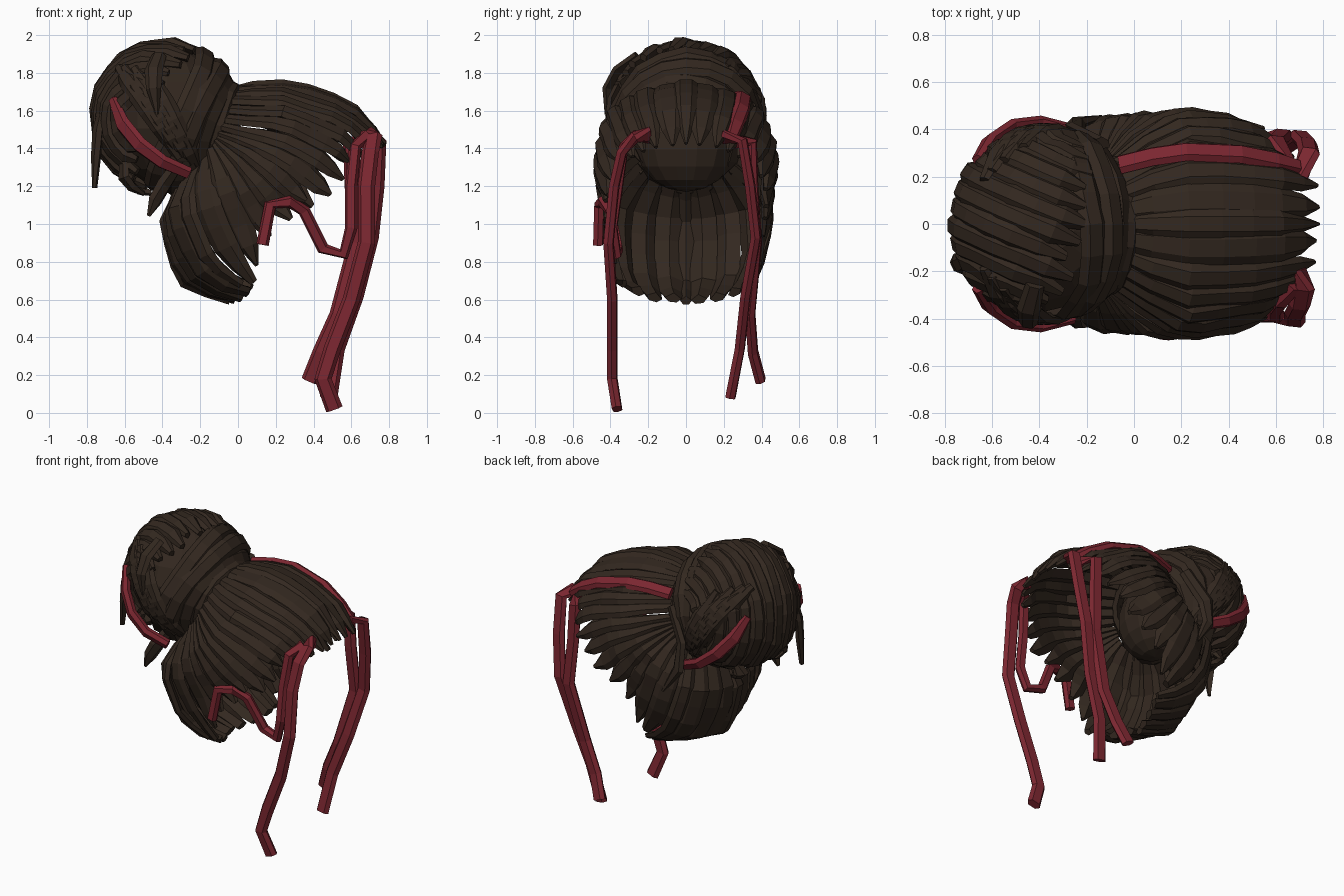
import bpy, bmesh, math, random
from mathutils import Vector as V

if "Cube" in bpy.data.objects:
    bpy.data.objects.remove(bpy.data.objects["Cube"])
random.seed(4)

LOCK = [(-1, -.45), (-.5, 0), (.5, 0), (1, -.45), (0, -1)]
BAND = [(-1, 0), (-.6, .5), (.6, .5), (1, 0), (.6, -.5), (-.6, -.5)]


def material(name, rgb):
    m = bpy.data.materials.new(name)
    m.diffuse_color = (*rgb, 1)
    m.use_nodes = True
    m.node_tree.nodes["Principled BSDF"].inputs["Base Color"].default_value = m.diffuse_color
    return m


BROWN = material("hair_brown", (.033, .021, .014))
RED = material("ribbon_red", (.2, .02, .03))


def spline(pts, u):
    """Catmull-Rom point at index u of a point list."""
    n = len(pts)
    i = max(0, min(int(u), n - 2))
    t = u - i
    a, b, c, d = (pts[max(0, min(k, n - 1))] for k in (i - 1, i, i + 1, i + 2))
    return .5 * (2 * b + (c - a) * t + (2 * a - 5 * b + 4 * c - d) * t ** 2
                 + (3 * b - a - 3 * c + d) * t ** 3)


def strand(bm, pts, widths, thick, normal, profile=LOCK, closed=False):
    """Sweep a faceted cross-section along pts; normal(p) points outwards."""
    rings, n = [], len(pts)
    for i, p in enumerate(pts):
        if closed:
            tan = pts[(i + 1) % n] - pts[i - 1]
        else:
            tan = pts[min(i + 1, n - 1)] - pts[max(i - 1, 0)]
        tan.normalize()
        nor = normal(p)
        nor = (nor - tan * nor.dot(tan)).normalized()
        side = tan.cross(nor)
        w = widths[i]
        th = thick * min(1, .35 + w / .05)
        rings.append([bm.verts.new(p + side * a * w + nor * b * th) for a, b in profile])
    k = len(profile)
    for i in range(n if closed else n - 1):
        r, s = rings[i], rings[(i + 1) % n]
        for j in range(k):
            bm.faces.new((r[j], r[(j + 1) % k], s[(j + 1) % k], s[j]))
    if not closed:
        bm.faces.new(rings[0][::-1])
        bm.faces.new(rings[-1])


def finish(bm, name, mat):
    bmesh.ops.recalc_face_normals(bm, faces=bm.faces[:])
    me = bpy.data.meshes.new(name)
    bm.to_mesh(me)
    bm.free()
    me.materials.append(mat)
    ob = bpy.data.objects.new(name, me)
    bpy.context.collection.objects.link(ob)
    return ob


def core(name, loc, scale):
    bm = bmesh.new()
    bmesh.ops.create_uvsphere(bm, u_segments=14, v_segments=9, radius=1)
    for v in bm.verts:
        v.co = V(loc) + V(a * b for a, b in zip(v.co, scale))
    finish(bm, name, BROWN)


# Head hair: guide locks from the front fringe round to the nape (one half)
GUIDES = [[V(p) for p in g] for g in (
    ((-.05, 0, 1.73), (.2, 0, 1.77), (.45, 0, 1.73), (.66, 0, 1.61), (.78, 0, 1.43)),
    ((-.05, .15, 1.7), (.2, .25, 1.71), (.45, .25, 1.64), (.65, .22, 1.54), (.77, .18, 1.41)),
    ((-.08, .24, 1.6), (.2, .41, 1.59), (.4, .4, 1.53), (.56, .37, 1.45), (.65, .31, 1.34)),
    ((-.1, .29, 1.5), (.1, .45, 1.45), (.27, .475, 1.38), (.42, .45, 1.28), (.53, .42, 1.18)),
    ((-.12, .3, 1.45), (0, .45, 1.35), (.1, .47, 1.25), (.2, .45, 1.14), (.3, .43, 1.03)),
    ((-.15, .3, 1.4), (-.1, .44, 1.25), (-.05, .455, 1.1), (.02, .43, .93), (.1, .39, .75)),
    ((-.22, .22, 1.32), (-.32, .36, 1.13), (-.28, .39, .93), (-.16, .36, .72), (.06, .29, .63)),
    ((-.27, 0, 1.25), (-.41, 0, 1.05), (-.38, 0, .82), (-.28, 0, .65), (-.05, 0, .565)))]


def head_point(g, s):
    return spline([spline(q, s) for q in GUIDES], g)


head_c = V((0, 0, 1.2))
bm = bmesh.new()
gs = [i * .45 for i in range(13)] + [5.8, 6.1, 6.4, 6.7, 7]
for g in gs:
    dg = .45 if g < 5.5 else .3
    for sy in (1, -1):
        if sy < 0 and g in (0, 7):
            continue
        end = 4 - random.choice((0, .15, .35)) * (2 < g < 6)
        pts, ws = [], []
        for i in range(8):
            s = end * i / 7
            p = head_point(g, s)
            gap = (head_point(g - dg if g > 6.6 else g + dg, s) - p).length
            tip = (1, .8, .2) if g < 5.3 else (1, .9, .65)
            ws.append(min(gap * .6, .075) * tip[max(0, i - 5)])
            out = random.uniform(-.012, .006)
            p = p + (p - head_c).normalized() * out
            pts.append(V((p.x, p.y * sy, p.z)))
        strand(bm, pts, ws, .05, lambda p: p - head_c)
finish(bm, "head_hair", BROWN)
core("hair_tie_core", (-.17, 0, 1.44), (.2, .27, .27))

# Bun: rounded core, hoops round the tie, long locks combed over the back
C, R = V((-.375, 0, 1.57)), .415
core("bun_core", C, (.365, .375, .365))
N = V((.94, 0, -.34)).normalized()
Y = V((0, 1, 0))


def bun_normal(p):
    return p - C


def bun_point(axis, lat, ang, r=R):
    """Point on the bun: latitude about axis, ang measured round it."""
    e = axis.cross(Y if abs(axis.y) < .7 else N).normalized()
    f = axis.cross(e)
    return C + r * (axis * math.sin(lat) + math.cos(lat) * (e * math.cos(ang) + f * math.sin(ang)))


bm = bmesh.new()
for k, lat in enumerate((.2, .43, .66, .88)):
    r = R + (.008 if k % 2 else -.006)
    pts = [bun_point(N, lat + .06 * math.sin(2 * a + k), a, r + random.uniform(-.012, .006))
           for a in (i * math.tau / 18 for i in range(18))]
    strand(bm, pts, [.062] * 18, .06, bun_normal, closed=True)
finish(bm, "bun_hoops", BROWN)

bm = bmesh.new()
AX = V((.3, .95, .1)).normalized()
for k in range(13):
    lat = -1.2 + .2 * k
    start = random.uniform(-.1, .1)
    pts, ws = [], []
    for i in range(11):
        t = i / 10
        # sweep from the top edge, over the back, to the underside
        ang = math.pi / 2 - 1.6 + 3.2 * t + start
        p = bun_point(AX, lat + .1 * math.sin(3 * t), ang, R + random.uniform(-.012, .008))
        if (p - C).dot(N) > 0:
            p = bun_point(AX, lat + .1 * math.sin(3 * t), ang, R - .01)
        pts.append(p if (bun_point(AX, 0, math.pi / 2) - C).dot(N) < 0 else C - (p - C))
        ws.append(.052 * (.4 if i in (0, 10) else 1))
    strand(bm, pts, ws, .06, bun_normal)
finish(bm, "bun_back_locks", BROWN)

# wide locks crossing the sides of the bun diagonally
bm = bmesh.new()
for sy in (1, -1):
    for j in range(4):
        pts = []
        for t in (0, .2, .4, .6, .8, 1):
            d = V((-.75 + .2 * j + .85 * t - .1 * j * t, sy * (.55 + .5 * math.sin(math.pi * t)), .75 - .12 * j - 1.1 * t))
            pts.append(C + d.normalized() * (R + .012))
        strand(bm, pts, [.025, .055, .06, .06, .05, .025], .05, bun_normal)
finish(bm, "bun_side_locks", BROWN)

# Loose locks hanging off the bun
bm = bmesh.new()
LOOSE = (
    ((-.72, -.16, 1.66), (-.76, -.18, 1.5), (-.77, -.18, 1.36), (-.77, -.18, 1.19)),
    ((-.42, -.27, 1.91), (-.45, -.38, 1.83), (-.45, -.44, 1.72), (-.43, -.43, 1.58)),
    ((-.12, .36, 1.62), (-.24, .42, 1.42), (-.24, .45, 1.25), (-.14, .46, 1.08)),
    ((-.3, -.28, 1.32), (-.38, -.34, 1.2), (-.43, -.35, 1.12), (-.47, -.34, 1.04)),
    ((-.52, .2, 1.26), (-.56, .2, 1.2), (-.52, .18, 1.16), (-.46, .16, 1.15)),
    ((-.62, -.2, 1.32), (-.62, -.22, 1.24), (-.57, -.2, 1.18), (-.5, -.18, 1.15)))
for q in LOOSE:
    strand(bm, [V(p) for p in q], [.04, .05, .04, .01], .05, bun_normal)
finish(bm, "loose_locks", BROWN)

# Red bands: both sides of the bun, one over the head
for name, sy in (("bun_band_front", -1), ("bun_band_back", 1)):
    bm = bmesh.new()
    q = ((-.66, .27, 1.66), (-.61, .35, 1.53), (-.52, .41, 1.42), (-.4, .425, 1.33), (-.26, .39, 1.27))
    strand(bm, [V((x, y * sy, z)) for x, y, z in q], [.025, .045, .045, .04, .035], .05, bun_normal, BAND)
    finish(bm, name, RED)
bm = bmesh.new()
q = ((-.06, .25, 1.65), (.08, .285, 1.67), (.22, .305, 1.67), (.45, .295, 1.61), (.6, .265, 1.53), (.69, .24, 1.46))
strand(bm, [V(p) for p in q], [.045] * 5 + [.035], .05, lambda p: p - head_c, BAND)
finish(bm, "head_band", RED)

# Hanging ribbons, flat towards the sides
RIBBONS = {
    "ribbon_right_long": ((.7, -.19, 1.47), (.72, -.27, 1.46), (.7, -.34, 1.38), (.68, -.38, 1.2), (.68, -.41, .9),
                          (.6, -.39, .6), (.5, -.39, .34), (.45, -.39, .18), (.51, -.365, .02)),
    "ribbon_right_wavy": ((.68, -.26, 1.47), (.62, -.33, 1.41), (.6, -.36, 1.2), (.6, -.39, .98), (.56, -.37, .84),
                          (.45, -.36, .87), (.35, -.4, 1.07), (.27, -.44, 1.12), (.17, -.46, 1.1), (.13, -.465, .89)),
    "ribbon_left_long": ((.7, .2, 1.46), (.74, .3, 1.44), (.73, .34, 1.2), (.7, .37, .93), (.62, .315, .62),
                         (.52, .285, .34), (.48, .235, .08)),
    "ribbon_left_short": ((.66, .24, 1.44), (.6, .35, 1.43), (.61, .355, 1.2), (.63, .375, .9), (.53, .34, .52),
                          (.44, .355, .32), (.38, .395, .17)),
}
for name, q in RIBBONS.items():
    bm = bmesh.new()
    w = .033 if "wavy" in name else .046
    strand(bm, [V(p) for p in q], [w] * len(q), .05, lambda p: V((.12, 1, .08)), BAND)
    finish(bm, name, RED)
